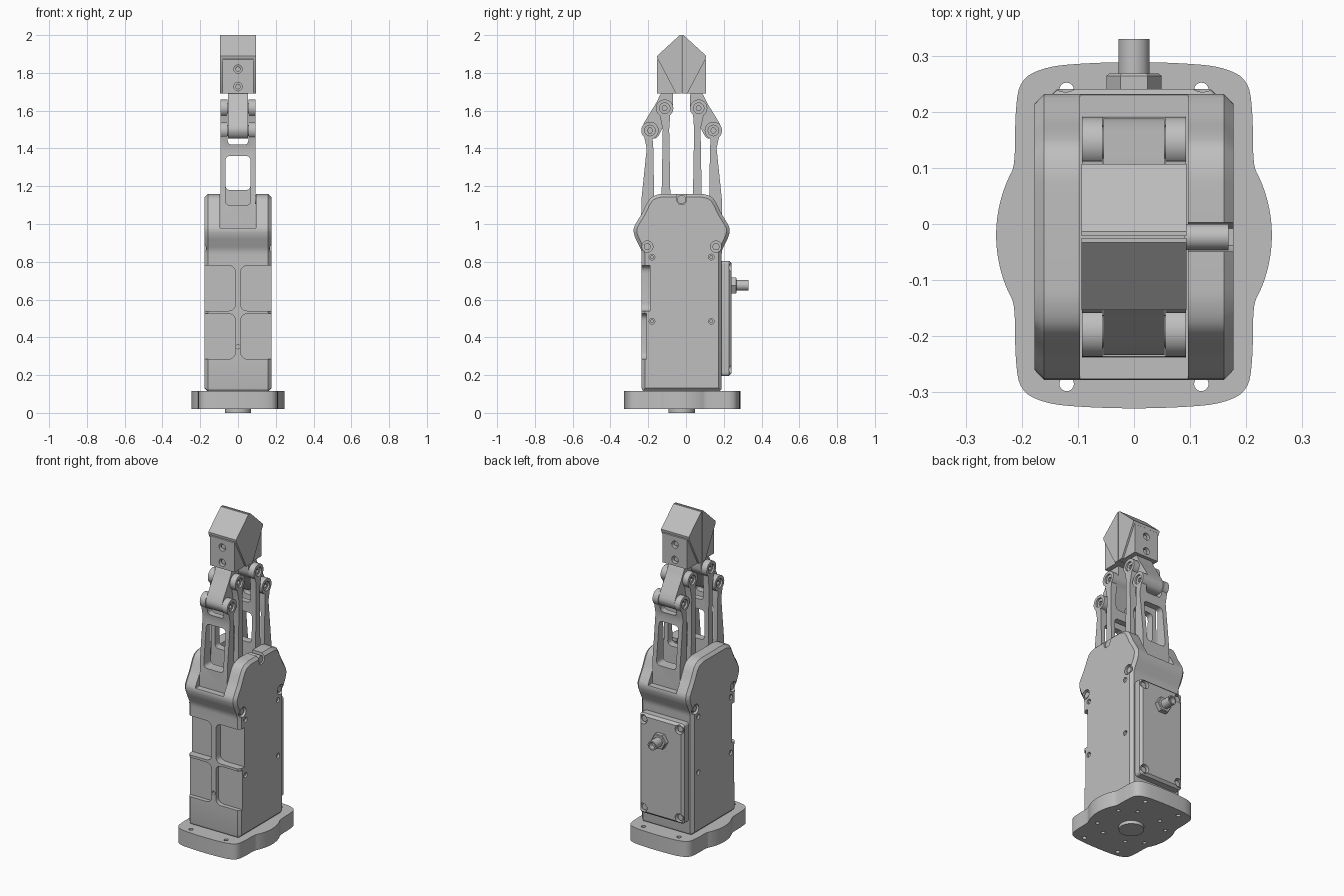
import bpy, bmesh, math
from mathutils import Vector

if "Cube" in bpy.data.objects:
    bpy.data.objects.remove(bpy.data.objects["Cube"])

GREY = 0.52
mat = bpy.data.materials.new("machined grey")
mat.use_nodes = True
mat.diffuse_color = (GREY, GREY, GREY, 1)
mat.node_tree.nodes["Principled BSDF"].inputs["Base Color"].default_value = (GREY, GREY, GREY, 1)

MID = -0.023  # y of the mirror plane of jaws and body
AXES = {"x": lambda p, d: (d, p[0], p[1]),
        "y": lambda p, d: (p[0], d, p[1]),
        "z": lambda p, d: (p[0], p[1], d)}


def rounded(pts, r, steps=5):
    """Fillet every corner of a polygon."""
    out, n = [], len(pts)
    for i, p in enumerate(pts):
        p, a, b = Vector(p), Vector(pts[i - 1]), Vector(pts[(i + 1) % n])
        s = p + (a - p).normalized() * min(r, (a - p).length * 0.48)
        e = p + (b - p).normalized() * min(r, (b - p).length * 0.48)
        for k in range(steps + 1):
            t = k / steps
            out.append(s * (1 - t) ** 2 + p * 2 * t * (1 - t) + e * t * t)
    return out


def rect(u0, u1, v0, v1):
    return [(u0, v0), (u1, v0), (u1, v1), (u0, v1)]


def circle(u, v, r, n=32):
    return [(u + r * math.cos(math.tau * i / n), v + r * math.sin(math.tau * i / n)) for i in range(n)]


def prism(name, pts, axis, d0, d1, bevel=0.0):
    """Extrude a profile along an axis, with optional chamfered end rims."""
    bm = bmesh.new()
    ends = [[bm.verts.new(AXES[axis](p, d)) for p in pts] for d in (d0, d1)]
    caps = [bm.faces.new(e) for e in ends]
    for i in range(len(pts)):
        bm.faces.new((ends[0][i - 1], ends[0][i], ends[1][i], ends[1][i - 1]))
    bmesh.ops.recalc_face_normals(bm, faces=bm.faces)
    if bevel:
        rims = list({e for f in caps for e in f.edges})
        bmesh.ops.bevel(bm, geom=rims, offset=bevel, segments=1, affect="EDGES")
    mesh = bpy.data.meshes.new(name)
    bm.to_mesh(mesh)
    bm.free()
    mesh.materials.append(mat)
    ob = bpy.data.objects.new(name, mesh)
    bpy.context.collection.objects.link(ob)
    return ob


def cut(ob, *args):
    """Subtract a prism from an object."""
    tool = prism("cutter", *args)
    tool.hide_render = True
    mod = ob.modifiers.new("cut", "BOOLEAN")
    mod.operation, mod.solver, mod.object = "DIFFERENCE", "EXACT", tool
    bpy.context.view_layer.objects.active = ob
    bpy.ops.object.modifier_apply(modifier=mod.name)
    bpy.data.objects.remove(tool)


def mirror_profile(half):
    """Complete a profile of (offset, height) pairs about the mid plane."""
    return [(MID + o, z) for o, z in half] + [(MID - o, z) for o, z in reversed(half)]


# Base flange with side lobes, bolt holes and centring boss
quarter = [(.08, .307), (.155, .301), (.204, .278), (.212, .215), (.212, .124)]
quarter += [(.246 * math.cos(a), .246 * math.sin(a)) for a in (.42, .32, .21, .1)]
right = quarter + [(.246, 0)] + [(x, -y) for x, y in reversed(quarter)]
outline = [(0, .309)] + right + [(0, -.309)] + [(-x, y) for x, y in reversed(right)]
flange = prism("base_flange", [(p[0], p[1] - .02) for p in rounded(outline, .05)], "z", .02, .115)
for sx in (-1, 1):
    for sy in (-1, 1):
        cut(flange, circle(sx * .12, MID + sy * .262, .013, 16), "z", 0, .2)
        cut(flange, circle(sx * .17, MID + sy * .09, .011, 16), "z", 0, .06)
        cut(flange, circle(sx * .08, MID + sy * .15, .011, 16), "z", 0, .06)
prism("centring_boss", circle(0, MID, .07, 48), "z", 0, .03)

# Body: side profile with flared shoulders
half = [(.212, .114), (.212, .86), (.25, .935), (.257, .975), (.24, 1.008), (.21, 1.055),
        (.182, 1.115), (.16, 1.145), (.115, 1.16)]
body = prism("body", rounded(mirror_profile(half), .02, 3), "x", -.177, .177, .017)
cut(body, rect(-.096, .096, .98, 1.3), "y", -.5, .5)

# Front pockets opening to the sides
for z0, z1, depth in ((.54, .78, .045), (.285, .525, .026)):
    for s in (-1, 1):
        cut(body, rounded(rect(s * .014, s * .3, z0, z1), .04), "y", -.3, -.235 + depth)
cut(body, circle(0, .35, .011, 16), "y", -.3, -.22)

# Screw holes in both cheeks, and the top notch in one
for s in (-1, 1):
    for o in (-1, 1):
        spots = ((.182, .88, .03, .02), (.157, .825, .015, .02), (.157, .485, .015, .02))
        for off, z, r, depth in spots:
            y = MID + o * off
            cut(body, circle(y, z, r, 20), "x", s * (.177 - depth), s * .2)
            prism("cheek_screw", circle(y, z, r * .62, 16), "x", s * .15, s * (.18 - depth * .5))
cut(body, [(MID - .026, 1.125), (MID - .015, 1.105), (MID + .015, 1.105), (MID + .026, 1.125),
           (MID + .026, 1.2), (MID - .026, 1.2)], "x", .09, .3)
prism("notch_screw", circle(MID, 1.13, .023), "x", .09, .168)

# Rear cover with notched corners and screws
plate = rounded(rect(-.15, .15, .195, .805), .02)
cover = prism("rear_cover", plate, "y", .17, .241, .014)
for sx in (-1, 1):
    for z in (.23, .77):
        cut(cover, circle(sx * .122, z, .027, 20), "y", .215, .3)
        prism("cover_screw", circle(sx * .122, z, .018, 16), "y", .2, .228)

# Cable connector
prism("connector_nut", circle(0, .675, .049, 6), "y", .23, .268, .004)
socket = prism("connector_socket", circle(0, .675, .028), "y", .23, .33)
cut(socket, circle(0, .675, .02, 24), "y", .3, .4)


def jaw_link(name, s, bar, pivot, window):
    """Windowed bar with a forked eye end."""
    link = prism(name, [(MID + s * o, z) for o, z in bar], "x", -.093, .093)
    cut(link, rounded(rect(-.066, .066, *window), .025), "y", -.5, .5)
    cut(link, rounded(rect(-.055, .055, 1.42, 1.9), .025), "y", -.5, .5)
    y, z = MID + s * pivot[0], pivot[1]
    for e in (-1, 1):
        eye = prism(name + "_eye", circle(y, z, .046), "x", e * .056, e * .093)
        cut(eye, circle(y, z, .028), "x", -.2, .2)
    pin = prism(name + "_pin", circle(y, z, .0285), "x", -.082, .082)
    cut(pin, circle(y, z, .014, 6), "x", .07, .1)
    cut(pin, circle(y, z, .014, 6), "x", -.1, -.07)


# Two mirrored jaws: links, bracket, fingertip
for s, side in ((-1, "front"), (1, "rear")):
    P = lambda pts: [(MID + s * o, z) for o, z in pts]
    jaw_link(side + "_outer_link", s,
             [(.145, .97), (.215, .97), (.213, 1.13), (.185, 1.4), (.2, 1.47), (.155, 1.465), (.15, 1.4),
              (.146, 1.15)], (.168, 1.495), (1.1, 1.36))
    jaw_link(side + "_inner_link", s,
             [(.055, .97), (.108, .97), (.106, 1.16), (.1, 1.5), (.118, 1.585), (.06, 1.585), (.066, 1.5),
              (.06, 1.16)], (.09, 1.613), (1.18, 1.36))
    prism(side + "_bracket", rounded(P(
        [(.13, 1.452), (.19, 1.452), (.215, 1.495), (.2, 1.535), (.135, 1.64), (.106, 1.7), (.045, 1.7),
         (.045, 1.6), (.07, 1.57)]), .02, 3), "x", -.054, .054)
    core = prism(side + "_fingertip_mount", P(
        [(.003, 1.69), (.13, 1.69), (.13, 1.87), (.003, 1.98)]), "x", -.083, .083)
    for z in (1.727, 1.82):
        y = MID + s * .13
        cut(core, circle(0, z, .022, 20), "y", y - s * .03, y + s * .1)
        prism("mount_screw", circle(0, z, .014, 16), "y", y - s * .05, y - s * .012)
    prism(side + "_fingertip", P(
        [(.002, 1.69), (.03, 1.69), (.13, 1.88), (.13, 1.89), (.01, 2.0), (.002, 2.0)]), "x", -.094, .094)

# Smooth round surfaces, keep edges crisp
bpy.ops.object.select_all(action="DESELECT")
for ob in bpy.context.scene.objects:
    if ob.type == "MESH" and mat.name in ob.data.materials:
        ob.select_set(True)
        bpy.context.view_layer.objects.active = ob
bpy.ops.object.shade_smooth_by_angle(angle=math.radians(30))
